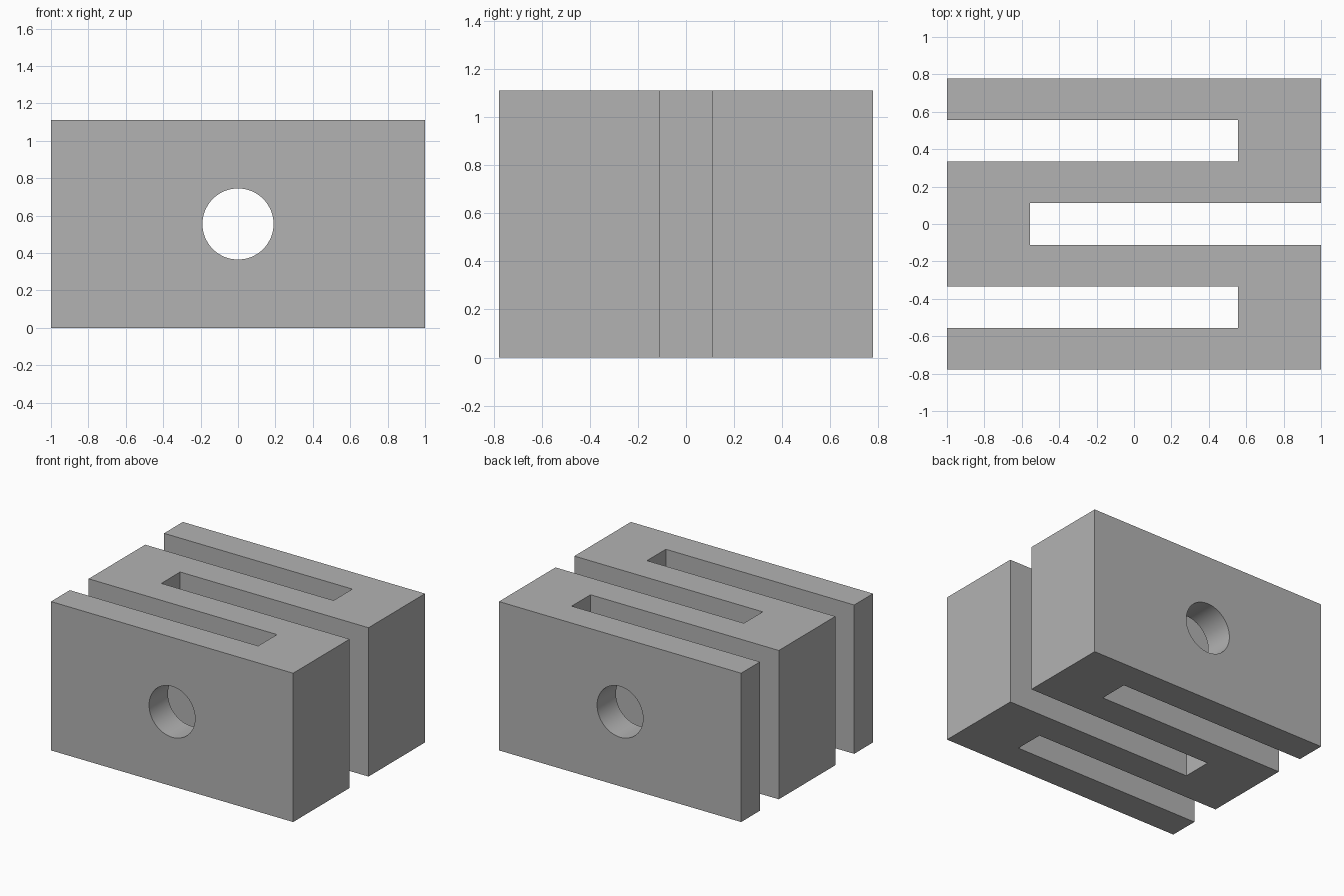
import bpy, bmesh, math
from mathutils import Matrix

cube = bpy.data.objects.get("Cube")
if cube:
    bpy.data.objects.remove(cube, do_unlink=True)

U = 2 / 9            # wall thickness and slot width
HEIGHT = 5 * U
HOLE_RADIUS = 0.19

grey = bpy.data.materials.new("plain grey")
grey.use_nodes = True
colour = (0.45, 0.45, 0.45, 1)
grey.diffuse_color = colour
grey.node_tree.nodes["Principled BSDF"].inputs["Base Color"].default_value = colour


def add_object(name, bm):
    bmesh.ops.recalc_face_normals(bm, faces=bm.faces)
    mesh = bpy.data.meshes.new(name)
    bm.to_mesh(mesh)
    bm.free()
    mesh.materials.append(grey)
    obj = bpy.data.objects.new(name, mesh)
    bpy.context.collection.objects.link(obj)
    return obj


# Serpentine outline: four walls joined at alternating ends
half = [(4.5, 0.5), (4.5, 3.5), (-4.5, 3.5), (-4.5, 2.5),
        (2.5, 2.5), (2.5, 1.5), (-4.5, 1.5)]
outline = half + [(x, -y) for x, y in reversed(half)] + [(-2.5, -0.5), (-2.5, 0.5)]
bm = bmesh.new()
base = bm.faces.new([bm.verts.new((x * U, y * U, 0)) for x, y in outline])
top = bmesh.ops.extrude_face_region(bm, geom=[base])["geom"]
bmesh.ops.translate(bm, vec=(0, 0, HEIGHT),
                    verts=[v for v in top if isinstance(v, bmesh.types.BMVert)])
block = add_object("serpentine_block", bm)

# Round bore running front to back through every wall
bm = bmesh.new()
bmesh.ops.create_cone(bm, cap_ends=True, segments=64, radius1=HOLE_RADIUS,
                      radius2=HOLE_RADIUS, depth=2,
                      matrix=Matrix.Translation((0, 0, HEIGHT / 2))
                      @ Matrix.Rotation(math.pi / 2, 4, 'X'))
cutter = add_object("bore_cutter", bm)
cutter.hide_render = True

bore = block.modifiers.new("bore", 'BOOLEAN')
bore.operation = 'DIFFERENCE'
bore.solver = 'EXACT'
bore.object = cutter

# Apply the cut, remove the cutter and smooth the bore
bpy.ops.object.select_all(action='DESELECT')
bpy.context.view_layer.objects.active = block
block.select_set(True)
bpy.ops.object.modifier_apply(modifier=bore.name)
bpy.data.objects.remove(cutter, do_unlink=True)
bpy.ops.object.shade_smooth_by_angle(angle=math.radians(30))
